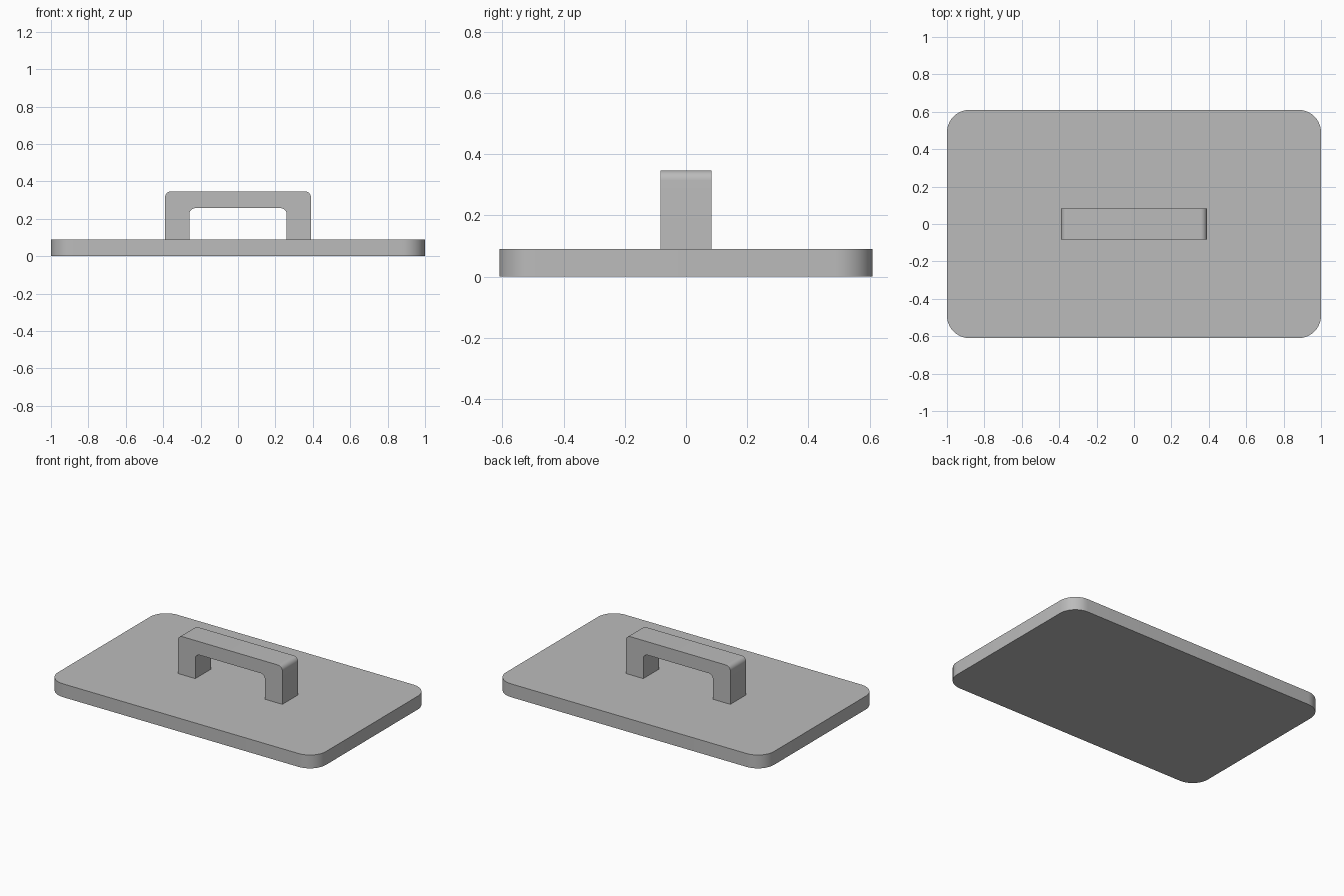
import bpy
import bmesh
import math
from mathutils import Vector, Matrix

cube = bpy.data.objects.get("Cube")
if cube:
    bpy.data.objects.remove(cube, do_unlink=True)

# Single plain grey finish
grey = bpy.data.materials.new("plain grey")
grey.use_nodes = True
colour = (0.5, 0.5, 0.5, 1)
grey.diffuse_color = colour
grey.node_tree.nodes["Principled BSDF"].inputs["Base Color"].default_value = colour


def fillet(corners, steps=10):
    """Outline from right-angled (x, y, radius) corners, rounding each one."""
    outline = []
    for i, (x, y, radius) in enumerate(corners):
        corner = Vector((x, y))
        if not radius:
            outline.append(corner)
            continue
        before = (Vector(corners[i - 1][:2]) - corner).normalized()
        after = (Vector(corners[(i + 1) % len(corners)][:2]) - corner).normalized()
        for k in range(steps + 1):
            a = math.pi / 2 * k / steps
            outline.append(corner + radius * (before * (1 - math.sin(a)) + after * (1 - math.cos(a))))
    return outline


def extrude_outline(name, outline, depth, matrix):
    """Solid part from a flat outline extruded along its local z."""
    bm = bmesh.new()
    face = bm.faces.new([bm.verts.new((p.x, p.y, 0)) for p in outline])
    result = bmesh.ops.extrude_face_region(bm, geom=[face])
    top = [v for v in result["geom"] if isinstance(v, bmesh.types.BMVert)]
    bmesh.ops.translate(bm, verts=top, vec=(0, 0, depth))
    bmesh.ops.transform(bm, matrix=matrix, verts=bm.verts)
    bmesh.ops.recalc_face_normals(bm, faces=bm.faces)
    mesh = bpy.data.meshes.new(name)
    bm.to_mesh(mesh)
    bm.free()
    mesh.materials.append(grey)
    part = bpy.data.objects.new(name, mesh)
    bpy.context.collection.objects.link(part)
    bpy.ops.object.select_all(action="DESELECT")
    part.select_set(True)
    bpy.context.view_layer.objects.active = part
    bpy.ops.object.shade_smooth_by_angle(angle=math.radians(30))
    return part


# Base plate with rounded corners
half_x, half_y, thickness, plate_radius = 1.0, 0.61, 0.09, 0.12
plate = [(sx * half_x, sy * half_y, plate_radius)
         for sx, sy in ((-1, -1), (1, -1), (1, 1), (-1, 1))]
extrude_outline("base_plate", fillet(plate), thickness, Matrix.Identity(4))

# Bridge handle: half profile from outer foot to inner foot, then mirrored
outer, inner, handle_top, grip_under, bend = 0.39, 0.26, 0.347, 0.257, 0.033
width = 0.168
outside = [(outer, thickness, 0), (outer, handle_top, bend)]
inside = [(inner, grip_under, bend), (inner, thickness, 0)]


def mirrored(points):
    return [(-x, z, r) for x, z, r in reversed(points)]


profile = outside + mirrored(outside) + mirrored(inside) + inside
upright = Matrix.Translation((0, width / 2, 0)) @ Matrix.Rotation(math.pi / 2, 4, "X")
extrude_outline("handle", fillet(profile), width, upright)
